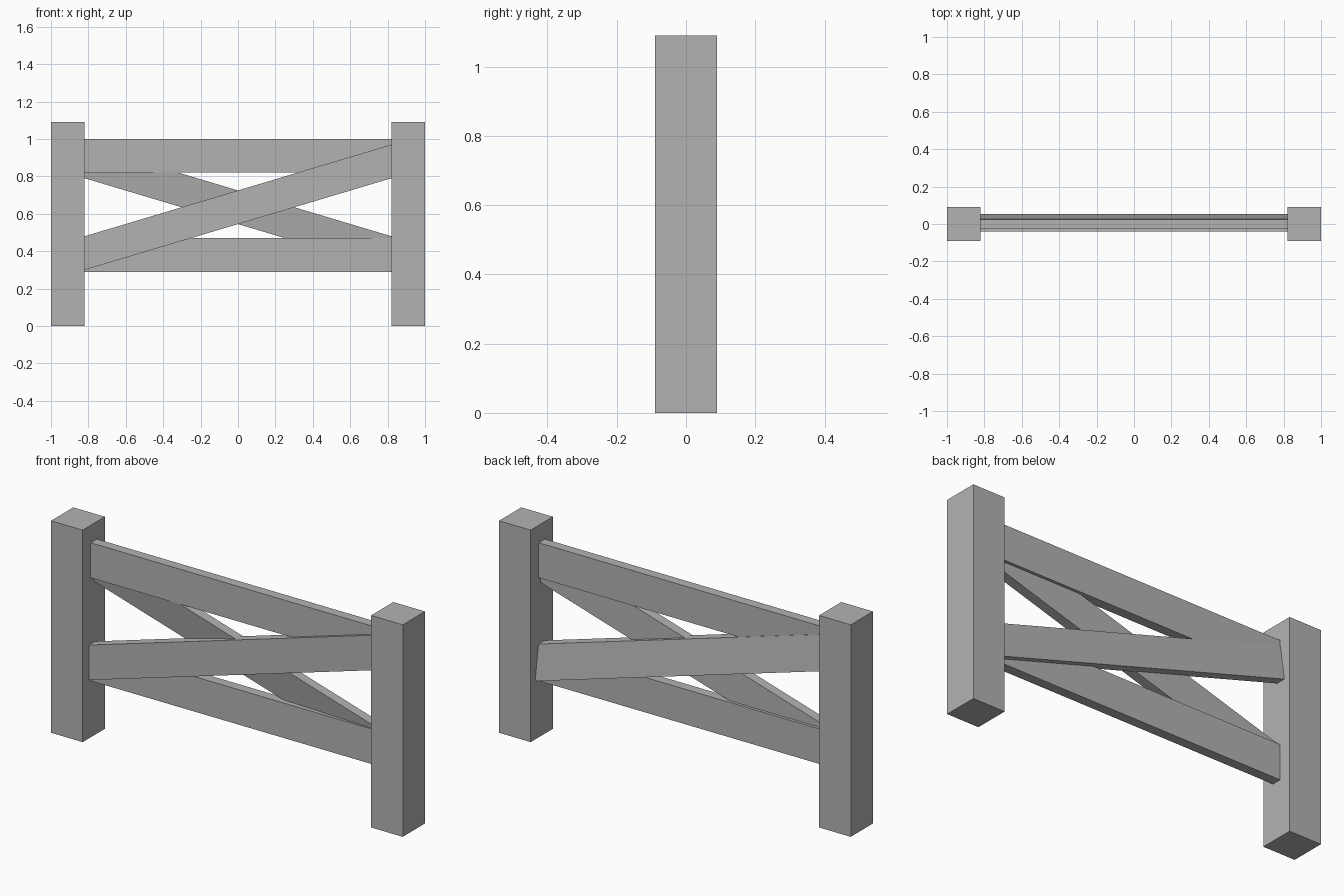
import bpy
import bmesh

cube = bpy.data.objects.get("Cube")
if cube:
    bpy.data.objects.remove(cube, do_unlink=True)

grey = bpy.data.materials.new("plain grey")
grey.use_nodes = True
colour = (0.45, 0.45, 0.45, 1)
grey.diffuse_color = colour
grey.node_tree.nodes["Principled BSDF"].inputs["Base Color"].default_value = colour

POST = 0.18      # post width, also the height of each plank
INNER = 0.82     # inner face of each post
THICK = 0.05     # plank thickness


def beam(name, start, end, half, section):
    """Sweep a four-point (y, z) section between two heights along x."""
    bm = bmesh.new()
    rings = [[bm.verts.new((x, y, z + dz)) for y, z in section]
             for x, dz in ((-half, start), (half, end))]
    bm.faces.new(rings[0])
    bm.faces.new(rings[1][::-1])
    for i in range(4):
        j = (i + 1) % 4
        bm.faces.new((rings[0][j], rings[0][i], rings[1][i], rings[1][j]))
    bmesh.ops.recalc_face_normals(bm, faces=bm.faces)
    mesh = bpy.data.meshes.new(name)
    bm.to_mesh(mesh)
    bm.free()
    mesh.materials.append(grey)
    obj = bpy.data.objects.new(name, mesh)
    bpy.context.collection.objects.link(obj)
    return obj


def plank(y_low, y_high):
    """Plank section whose front face leans from y_low to y_high."""
    return [(y_low, 0), (y_low + THICK, 0), (y_high + THICK, POST), (y_high, POST)]


# Square posts
h = POST / 2
for name, side in (("right_post", -1), ("left_post", 1)):
    post = beam(name, 0, 0, h, [(-h, 0), (h, 0), (h, 1.09), (-h, 1.09)])
    post.location.x = side * (INNER + h)

# Level rails
for name, z in (("bottom_rail", 0.29), ("top_rail", 0.82)):
    beam(name, z, z, INNER, plank(-0.025, -0.025))

# Crossed braces, the rear one leaning outward at its foot
beam("front_brace", 0.30, 0.79, INNER, plank(-0.04, -0.04))
beam("back_brace", 0.79, 0.30, INNER, plank(0.004, -0.023))
